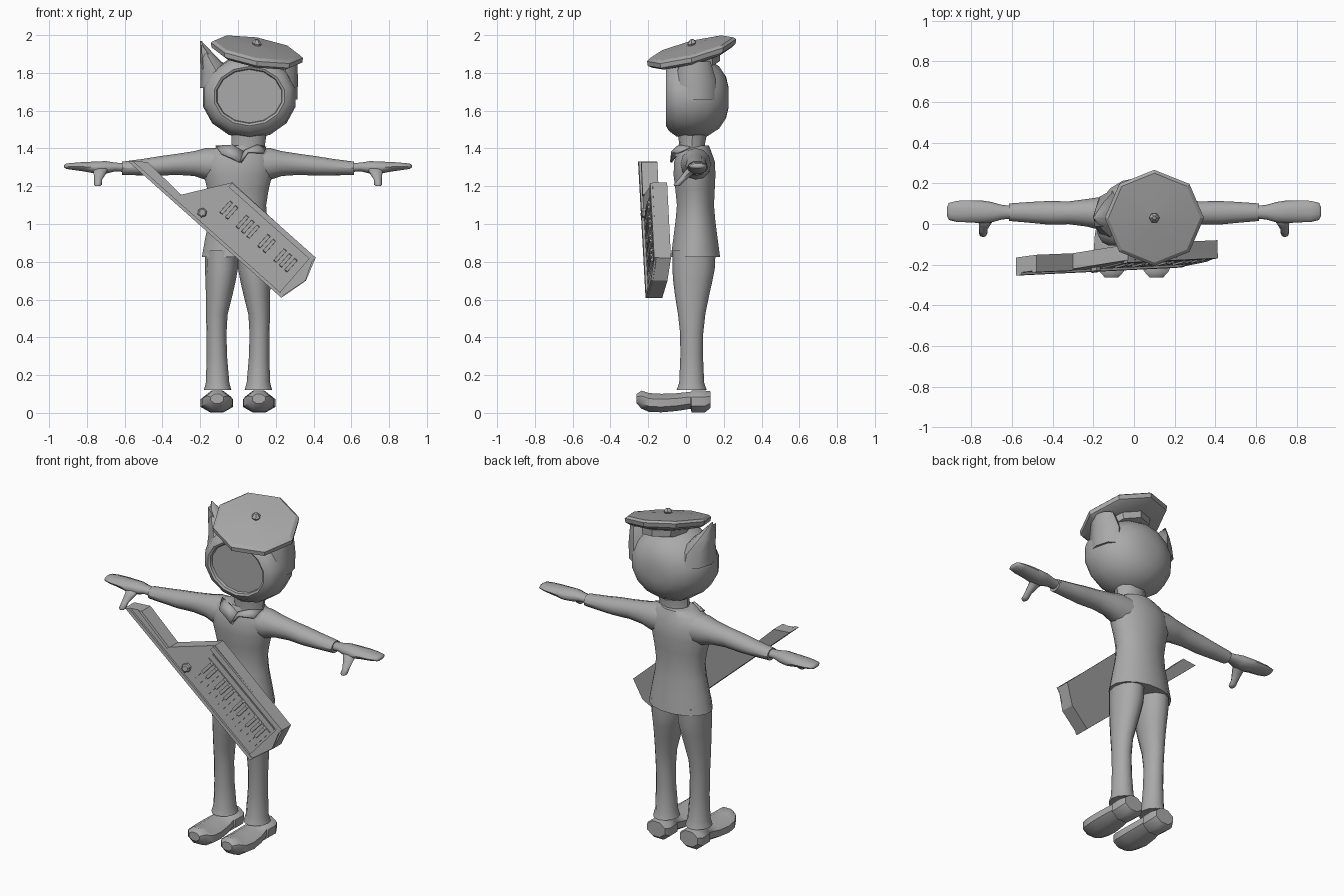
import bpy, bmesh, math
from mathutils import Matrix, Vector

GREY = bpy.data.materials.new("plain_grey")
GREY.diffuse_color = (0.4, 0.4, 0.4, 1)


def finish(name, bm, angle=35, matrix=None):
    if matrix:
        bm.transform(matrix)
    bmesh.ops.recalc_face_normals(bm, faces=bm.faces)
    me = bpy.data.meshes.new(name)
    bm.to_mesh(me)
    bm.free()
    ob = bpy.data.objects.new(name, me)
    bpy.context.collection.objects.link(ob)
    me.materials.append(GREY)
    bpy.ops.object.select_all(action='DESELECT')
    ob.select_set(True)
    bpy.context.view_layer.objects.active = ob
    bpy.ops.object.shade_smooth_by_angle(angle=math.radians(angle))
    return ob


def loft(name, axis, rings, n=12, phase=0.0, grow=1.0, angle=35, matrix=None):
    """Skin ellipses (t, a, b, ra, rb) placed along an axis and cap both ends."""
    bm = bmesh.new()
    loops = []
    for t, a, b, ra, rb in rings:
        loop = []
        for i in range(n):
            w = 2 * math.pi * (i + phase) / n
            p, q = a + ra * grow * math.cos(w), b + rb * grow * math.sin(w)
            co = {'x': (t, p, q), 'y': (p, t, q), 'z': (p, q, t)}[axis]
            loop.append(bm.verts.new(co))
        loops.append(loop)
    for l0, l1 in zip(loops, loops[1:]):
        for i in range(n):
            j = (i + 1) % n
            bm.faces.new((l0[i], l0[j], l1[j], l1[i]))
    bm.faces.new(loops[0])
    bm.faces.new(loops[-1])
    return finish(name, bm, angle, matrix)


def prism(name, pts, low, high, matrix=None, inset=0.0):
    """Extrude an outline of (u, v) points between two heights."""
    bm = bmesh.new()
    f = bm.faces.new([bm.verts.new((u, v, low)) for u, v in pts])
    r = bmesh.ops.extrude_face_region(bm, geom=[f])
    top = [g for g in r["geom"] if isinstance(g, bmesh.types.BMVert)]
    c = sum((v.co for v in top), Vector()) / len(top)
    for v in top:
        v.co = v.co + (c - v.co) * inset
        v.co.z = high
    return finish(name, bm, 20, matrix)


def rect(u0, v0, u1, v1):
    return [(u0, v0), (u1, v0), (u1, v1), (u0, v1)]


# Jacket and neck
loft("jacket", 'z', [(0.825, 0, .05, .195, .133), (0.92, 0, .05, .178, .12),
                     (1.02, 0, .05, .158, .107), (1.1, 0, .05, .152, .1),
                     (1.18, 0, .048, .165, .106), (1.26, 0, .045, .185, .113),
                     (1.33, 0, .045, .19, .11), (1.385, .005, .045, .165, .09),
                     (1.415, .02, .045, .11, .078)], 16, 0.5, angle=50)
loft("neck", 'z', [(1.36, .05, .035, .1, .075), (1.42, .055, .032, .088, .068),
                   (1.5, .06, .035, .095, .08)], 12)

# Collar flaps meeting in a V
for name, pts in (("collar_left", [(-.12, .02, 1.415), (-.09, -.055, 1.375), (.01, -.085, 1.33),
                                   (.03, -.045, 1.385), (-.03, -.04, 1.42)]),
                  ("collar_right", [(.15, .02, 1.41), (.14, -.045, 1.38), (.05, -.078, 1.385),
                                    (.01, -.085, 1.33), (.03, -.045, 1.39), (.10, -.04, 1.42)])):
    bm = bmesh.new()
    bm.faces.new([bm.verts.new(p) for p in pts])
    bmesh.ops.triangulate(bm, faces=bm.faces[:])
    ob = finish(name, bm)
    ob.modifiers.new("thick", 'SOLIDIFY').thickness = 0.012

# Arms, hands, legs and shoes, once for each side
for side, s in (("right", -1), ("left", 1)):
    flip = Matrix.Diagonal((s, 1, 1, 1))
    loft(side + "_sleeve", 'x', [(.08, .05, 1.315, .085, .09), (.17, .052, 1.318, .08, .084),
                                 (.23, .055, 1.32, .068, .066), (.32, .055, 1.316, .056, .056),
                                 (.42, .055, 1.307, .058, .051), (.5, .057, 1.301, .052, .044),
                                 (.615, .058, 1.295, .043, .035)], 12, matrix=flip)
    loft(side + "_hand", 'x', [(.59, .058, 1.298, .03, .025), (.65, .058, 1.302, .036, .024),
                               (.7, .058, 1.3, .05, .035), (.75, .06, 1.298, .056, .034),
                               (.81, .062, 1.303, .054, .027), (.87, .062, 1.305, .052, .02),
                               (.91, .062, 1.306, .042, .015), (.92, .062, 1.306, .02, .007)],
         10, angle=60, matrix=flip)
    loft(side + "_thumb", 'z', [(1.2, .742, -.05, .012, .012), (1.208, .742, -.045, .021, .02),
                                (1.235, .74, -.02, .021, .022), (1.265, .732, .01, .032, .028),
                                (1.295, .725, .04, .045, .035)], 8, angle=60, matrix=flip)
    loft(side + "_trouser_leg", 'z', [(.12, .108, .03, .073, .08), (.16, .108, .03, .062, .066),
                                      (.3, .112, .03, .054, .06), (.42, .114, .03, .053, .061),
                                      (.52, .112, .03, .057, .072), (.62, .1, .032, .07, .09),
                                      (.7, .092, .036, .08, .104), (.76, .088, .04, .087, .112),
                                      (.86, .087, .042, .087, .115)], 12, angle=50, matrix=flip)
    loft(side + "_shoe", 'y', [(-.262, .11, .075, .035, .025), (-.235, .11, .07, .06, .049),
                               (-.195, .11, .055, .082, .051), (-.13, .112, .052, .088, .05),
                               (-.05, .112, .057, .082, .048), (.025, .11, .067, .068, .046),
                               (.03, .11, .06, .074, .059), (.1, .11, .06, .076, .059),
                               (.13, .11, .07, .06, .045)],
         8, 0.5, 1.06, angle=40, matrix=flip)

# Head with a sunken face plate
X = .06
loft("head", 'y', [(.226, X, 1.67, .05, .05), (.212, X, 1.67, .12, .11), (.175, X, 1.67, .182, .165),
                   (.11, X, 1.67, .232, .207), (.03, X, 1.672, .252, .222),
                   (-.05, X, 1.675, .246, .212), (-.09, X, 1.677, .222, .185),
                   (-.106, X, 1.677, .19, .157), (-.1, X, 1.677, .178, .145),
                   (-.085, X, 1.677, .174, .141)], 14, 0.5, angle=45)

# Ears: one upright, one flattened beneath the cap
loft("upright_ear", 'z', [(1.72, -.105, .04, .095, .13), (1.8, -.11, .04, .088, .11),
                          (1.88, -.155, .035, .046, .065), (1.97, -.197, .03, .003, .004)], 8, angle=50)
prism("ear_inner", [(-.193, 1.95), (-.19, 1.82), (-.09, 1.82)], -.012, .03,
      Matrix(((1, 0, 0, 0), (0, 0, 1, 0), (0, 1, 0, 0), (0, 0, 0, 1))))
loft("folded_ear", 'z', [(1.66, .24, .05, .075, .11), (1.76, .24, .05, .077, .11),
                         (1.86, .26, .05, .055, .08)], 8, angle=50)

# Tilted eight-sided cap with its button
tilt = Matrix(((1, 0, 0, .1), (0, 1, 0, .03), (-.167, .25, 1, 1.925), (0, 0, 0, 1)))
loft("cap", 'z', [(-.1, 0, .02, .13, .13), (-.06, 0, .01, .14, .14), (-.045, 0, 0, .215, .21),
                  (-.03, 0, 0, .24, .232), (-.005, 0, 0, .244, .236), (.008, 0, 0, .226, .22),
                  (.022, 0, 0, .03, .03)], 8, 0, angle=25, matrix=tilt)
loft("cap_button", 'z', [(.01, 0, 0, .013, .013), (.032, 0, 0, .026, .026),
                         (.052, 0, 0, .01, .01)], 6, angle=20, matrix=tilt)

# Slung keyboard: u runs along its lower edge, v across, height towards the front
slung = Matrix(((.747, .665, 0, -.58), (.0366, .166, -1, -.25), (-.665, .747, 0, 1.33), (0, 0, 0, 1)))
body = [(0, 0), (.075, .066), (.325, .055), (.484, .284), (1.079, .277), (1.121, .154), (1.084, 0)]
prism("keyboard_body", body, -.085, -.008, slung)
prism("keyboard_lower_rail", [(0, 0), (.02, .018), (1.088, .018), (1.084, 0)], -.02, .004, slung)
prism("keyboard_upper_rail", rect(.484, .252, 1.079, .28), -.02, .004, slung)
prism("keyboard_neck_rail", [(.06, .052), (.075, .066), (.325, .055), (.32, .04)], -.02, .0, slung)
prism("keyboard_end_rail", [(1.058, .02), (1.084, .018), (1.118, .154), (1.076, .255), (1.055, .255)],
      -.02, .002, slung)
loft("keyboard_knob", 'z', [(-.02, .471, .058, .026, .026), (.008, .471, .058, .026, .026),
                            (.014, .471, .058, .018, .018)], 6, matrix=slung, angle=20)
prism("keyboard_display_strip", rect(.51, .215, 1.045, .24), -.012, -.002, slung)

# Piano keys: long keys with short raised ones between them
COUNT, U0, STEP = 14, .51, .0382
for i in range(COUNT):
    u = U0 + i * STEP
    prism(f"long_key_{i + 1}", rect(u + .002, .06, u + STEP - .002, .205), -.012, -.001, slung)
    if i % 7 not in (2, 6):
        prism(f"short_key_{i + 1}", rect(u + STEP - .01, .12, u + STEP + .01, .205), -.005, .008, slung, .1)
